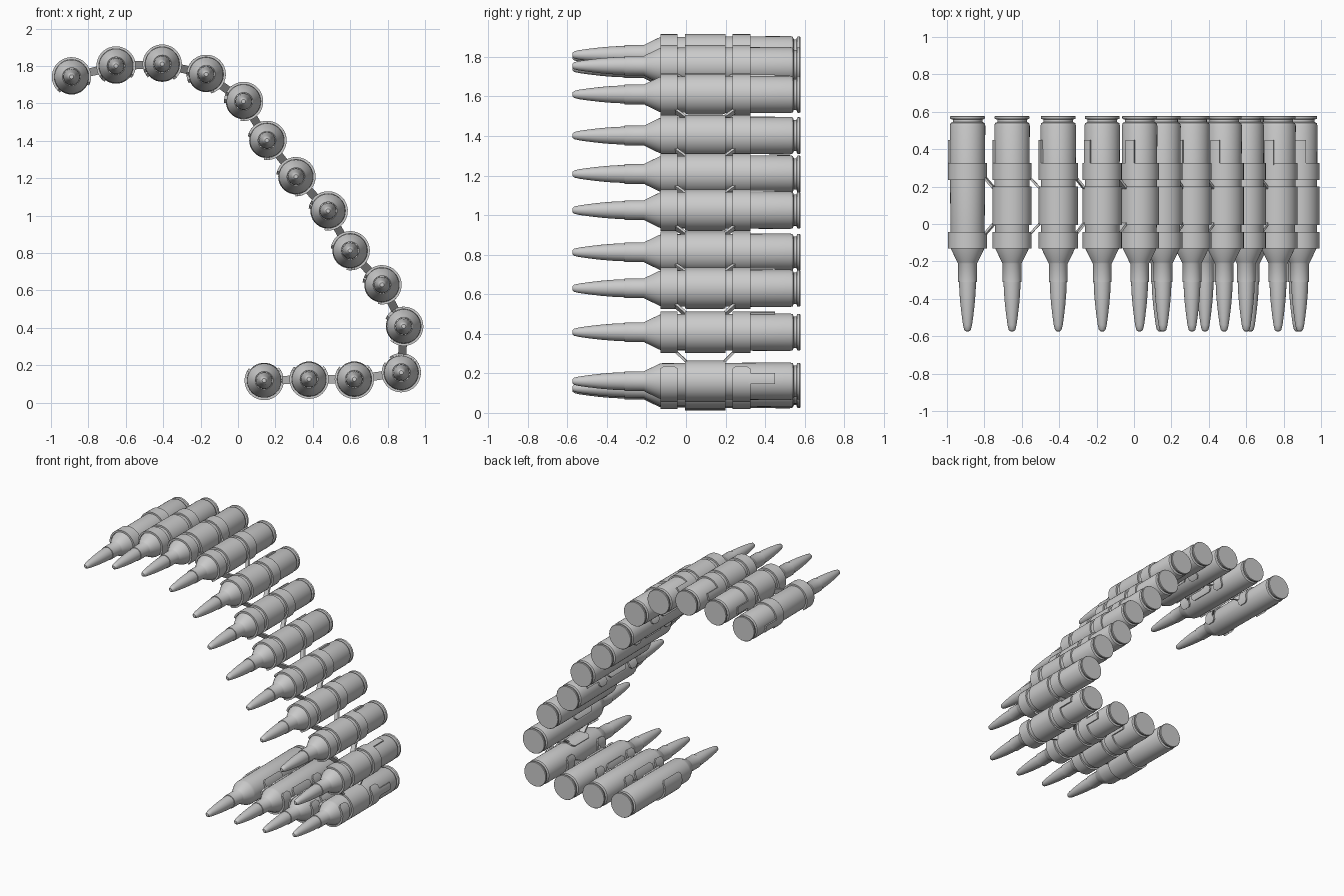
import bpy, bmesh
from math import sin, cos, pi, radians, atan2
from mathutils import Vector

if "Cube" in bpy.data.objects:
    bpy.data.objects.remove(bpy.data.objects["Cube"])

# Cartridge centres along the belt (x, z)
PATH = [(-.89, 1.742), (-.652, 1.80), (-.405, 1.81), (-.17, 1.755), (.03, 1.61),
        (.155, 1.402), (.31, 1.208), (.482, 1.025), (.60, .812), (.77, .63),
        (.886, .408), (.873, .16), (.622, .125), (.38, .125), (.14, .118)]

# Lathe profiles (radius, y)
CASE = [(0, -.31), (.05, -.31), (.05, -.212), (.054, -.205), (.088, -.135), (.091, -.12),
        (.095, .525), (.091, .54), (.079, .545), (.079, .558), (.091, .562), (.093, .566),
        (.093, .574), (.09, .578), (0, .578)]
BULLET = [(0, -.575), (.011, -.573), (.018, -.565), (.024, -.54), (.031, -.49),
          (.038, -.43), (.043, -.37), (.046, -.30), (0, -.30)]


def finish(name, bm, parts=None):
    bmesh.ops.recalc_face_normals(bm, faces=bm.faces)
    me = bpy.data.meshes.new(name)
    bm.to_mesh(me)
    bm.free()
    ob = bpy.data.objects.new(name, me)
    bpy.context.collection.objects.link(ob)
    bpy.ops.object.select_all(action='DESELECT')
    ob.select_set(True)
    bpy.context.view_layer.objects.active = ob
    bpy.ops.object.shade_smooth_by_angle(angle=radians(30))
    return ob


def lathe(name, profile, seg=36):
    bm = bmesh.new()
    vs = [bm.verts.new((r, y, 0)) for r, y in profile]
    es = [bm.edges.new(p) for p in zip(vs, vs[1:])]
    bmesh.ops.spin(bm, geom=vs + es, cent=(0, 0, 0), axis=(0, 1, 0),
                   angle=2 * pi, steps=seg, use_merge=True)
    bmesh.ops.remove_doubles(bm, verts=bm.verts, dist=1e-5)
    return finish(name, bm)


def band(bm, c, a0, a1, y0, y1, ri=.092, ro=.105, round_end=.02):
    """Curved strip around a cartridge with rounded ends."""
    n = max(4, int(abs(a1 - a0) / radians(10)))
    angs = [a0 + (a1 - a0) * i / n for i in range(n + 1)]
    rings = []
    for i, a in enumerate(angs):
        s = round_end if i in (0, n) else 0
        pts = [(ri, y0 + s), (ro, y0 + s), (ro, y1 - s), (ri, y1 - s)]
        rings.append([bm.verts.new((c[0] + r * cos(a), y, c[1] + r * sin(a))) for r, y in pts])
    for A, B in zip(rings, rings[1:]):
        for k in range(4):
            bm.faces.new((A[k], A[k - 1], B[k - 1], B[k]))
    bm.faces.new(rings[0])
    bm.faces.new(rings[-1][::-1])


def strut(bm, p, q, up, half_h=.022, half_w=.009):
    """Slanted bar joining the bands of neighbouring cartridges."""
    w = Vector((0, half_w, 0))
    u = up * half_h
    A, B = ([bm.verts.new(o + v) for v in (w + u, w - u, -w - u, -w + u)] for o in (p, q))
    for k in range(4):
        bm.faces.new((A[k], A[k - 1], B[k - 1], B[k]))
    bm.faces.new(A)
    bm.faces.new(B[::-1])


# Cartridges: one case and one bullet, shared by all positions
case, bullet = lathe("case", CASE), lathe("bullet", BULLET)
for i, (x, z) in enumerate(PATH):
    for src in (case, bullet):
        ob = src if i == 0 else src.copy()
        if i:
            bpy.context.collection.objects.link(ob)
        ob.location = (x, 0, z)

# Links: two outer bands on one cartridge, a middle band on the next
for i, (c, nx) in enumerate(zip(PATH, PATH[1:])):
    bm = bmesh.new()
    d = atan2(nx[1] - c[1], nx[0] - c[0])
    inner = d - pi / 2
    gap = radians(50)
    for y0, y1 in ((-.13, -.042), (.235, .325)):
        band(bm, c, inner + gap, inner + 2 * pi - gap, y0, y1)
    band(bm, nx, inner + gap, inner + 2 * pi - gap, -.006, .2)
    # rear retaining tab
    band(bm, c, d + pi - radians(15), d + pi + radians(15), .315, .45, round_end=0)
    # slanted struts
    dv, up = Vector((cos(d), 0, sin(d))), Vector((-sin(d), 0, cos(d)))
    P, Q = Vector((c[0], 0, c[1])) + dv * .098, Vector((nx[0], 0, nx[1])) - dv * .098
    for ya, yb in ((-.052, .004), (.245, .19)):
        strut(bm, P + Vector((0, ya, 0)), Q + Vector((0, yb, 0)), up)
    finish("belt_link", bm)
